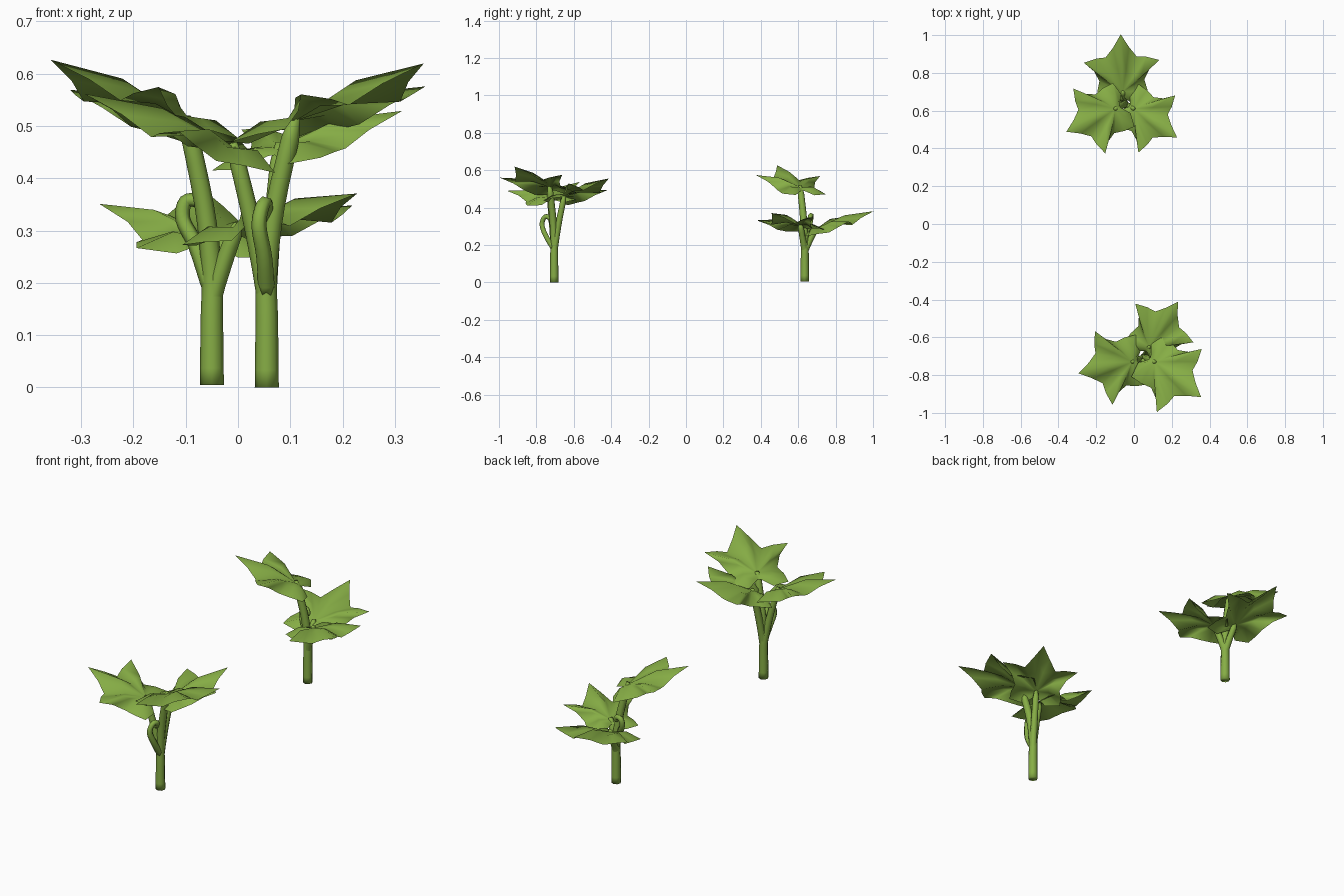
import bpy, bmesh, math
from mathutils import Vector

if "Cube" in bpy.data.objects:
    bpy.data.objects.remove(bpy.data.objects["Cube"])

green = bpy.data.materials.new("leaf_green")
green.diffuse_color = (0.24, 0.42, 0.06, 1)
green.use_nodes = True
green.node_tree.nodes["Principled BSDF"].inputs["Base Color"].default_value = green.diffuse_color


def finish(bm, name):
    me = bpy.data.meshes.new(name)
    bm.to_mesh(me)
    bm.free()
    me.materials.append(green)
    for p in me.polygons:
        p.use_smooth = True
    ob = bpy.data.objects.new(name, me)
    bpy.context.collection.objects.link(ob)
    return ob


# Half outline of a lobed leaf: along, across, lift at rim, lift halfway in
HALF = [(.308, 0, 0, .024), (.235, .043, -.012, .012), (.178, .084, -.032, -.002),
        (.178, .135, -.018, .008), (.163, .205, 0, .02), (.11, .15, -.016, .008),
        (.052, .122, -.032, -.002), (.0, .136, -.022, .004), (-.06, .138, -.015, .012),
        (-.075, .06, -.016, .004), (-.035, .008, -.006, .0)]


def leaf(name, base, tip, left, right):
    """Leaf stretched over its stalk point, tip and two side lobes."""
    A, T, L, R = map(Vector, (base, tip, left, right))
    U, V = (T - A) / .304, (L - R) / .4
    N = U.cross(V).normalized()
    outline = HALF + [(u, -v, w, m) for u, v, w, m in reversed(HALF[1:])]
    bm = bmesh.new()
    centre = bm.verts.new(A)
    mid = [bm.verts.new(A + U * u * .5 + V * v * .5 + N * m) for u, v, w, m in outline]
    rim = [bm.verts.new(A + U * u + V * v + N * w) for u, v, w, m in outline]
    n = len(outline)
    for i in range(n):
        j = (i + 1) % n
        bm.faces.new((centre, mid[i], mid[j]))
        bm.faces.new((mid[i], rim[i], rim[j], mid[j]))
    return finish(bm, name)


def tube(name, points, r0, r1, sides=8, steps=4):
    """Tapered round tube along a smooth path, narrowed at its end."""
    P = [Vector(p) for p in points]
    Q = [2 * P[0] - P[1]] + P + [2 * P[-1] - P[-2]]
    path = []
    for i in range(1, len(Q) - 2):
        a, b, c, d = Q[i - 1:i + 3]
        for k in range(steps):
            t = k / steps
            path.append(.5 * (2 * b + (c - a) * t + (2 * a - 5 * b + 4 * c - d) * t * t
                              + (3 * b - a - 3 * c + d) * t ** 3))
    path.append(P[-1])
    bm = bmesh.new()
    rings = []
    side = Vector((1, 0, 0))
    for i, p in enumerate(path):
        d = (path[min(i + 1, len(path) - 1)] - path[max(i - 1, 0)]).normalized()
        if i == 0 and abs(d.z) > .9:
            d = Vector((0, 0, 1))
        side = (side - d * side.dot(d)).normalized()
        up = d.cross(side)
        r = r0 + (r1 - r0) * i / (len(path) - 1)
        if i == len(path) - 1:
            r *= .55
        rings.append([bm.verts.new(p + r * (side * math.cos(a) + up * math.sin(a)))
                      for a in (2 * math.pi * k / sides for k in range(sides))])
    for a, b in zip(rings, rings[1:]):
        for k in range(sides):
            m = (k + 1) % sides
            bm.faces.new((a[k], a[m], b[m], b[k]))
    bm.faces.new(rings[0][::-1])
    bm.faces.new(rings[-1])
    return finish(bm, name)


def plant(name, root, leaves, tall, bud):
    x, y, z = root
    for i, pts in enumerate(leaves):
        leaf(f"{name}_leaf_{i + 1}", *pts)
        A = Vector(pts[0])
        end = A + Vector((0, 0, .008))
        if i == tall:
            # Main stem, running from the ground into the tallest leaf
            mx, my = x + (A.x - x) * .3, y + (A.y - y) * .3
            tube(f"{name}_main_stem",
                 [root, (x, y, .13), (x, y, .22), (mx, my, .35), end], .023, .017)
        else:
            # Side stalk branching off the main stem
            h = .16 + (A.z - .16) * .5
            tube(f"{name}_stalk_{i + 1}",
                 [(x, y, .08), (x, y, .16), (x + (A.x - x) * .42, y + (A.y - y) * .42, h), end],
                 .020, .015)
    # Young curled shoot
    tube(f"{name}_curled_shoot", bud, .016, .012, 6)


plant("front", (.055, -.705, 0),
      [((.11, -.73, .51), (.352, -.914, .618), (.352, -.664, .565), (.12, -.99, .55)),
       ((-.01, -.73, .46), (-.29, -.79, .56), (-.11, -.95, .474), (-.2, -.57, .52)),
       ((.08, -.65, .46), (.23, -.415, .555), (.01, -.43, .49), (.31, -.63, .525))], 0,
      [(.055, -.708, .18), (.05, -.75, .25), (.04, -.77, .31), (.048, -.755, .35),
       (.055, -.73, .345), (.04, -.72, .315)])

plant("back", (-.05, .635, .005),
      [((-.10, .61, .51), (-.355, .49, .625), (-.155, .375, .565), (-.32, .71, .56)),
       ((0, .61, .305), (.225, .46, .37), (.21, .675, .335), (.02, .38, .32)),
       ((-.06, .70, .29), (-.07, 1.0, .38), (-.255, .85, .34), (.135, .865, .315))], 0,
      [(-.05, .635, .18), (-.08, .65, .27), (-.105, .665, .32), (-.1, .67, .355),
       (-.075, .665, .355), (-.065, .66, .33)])
